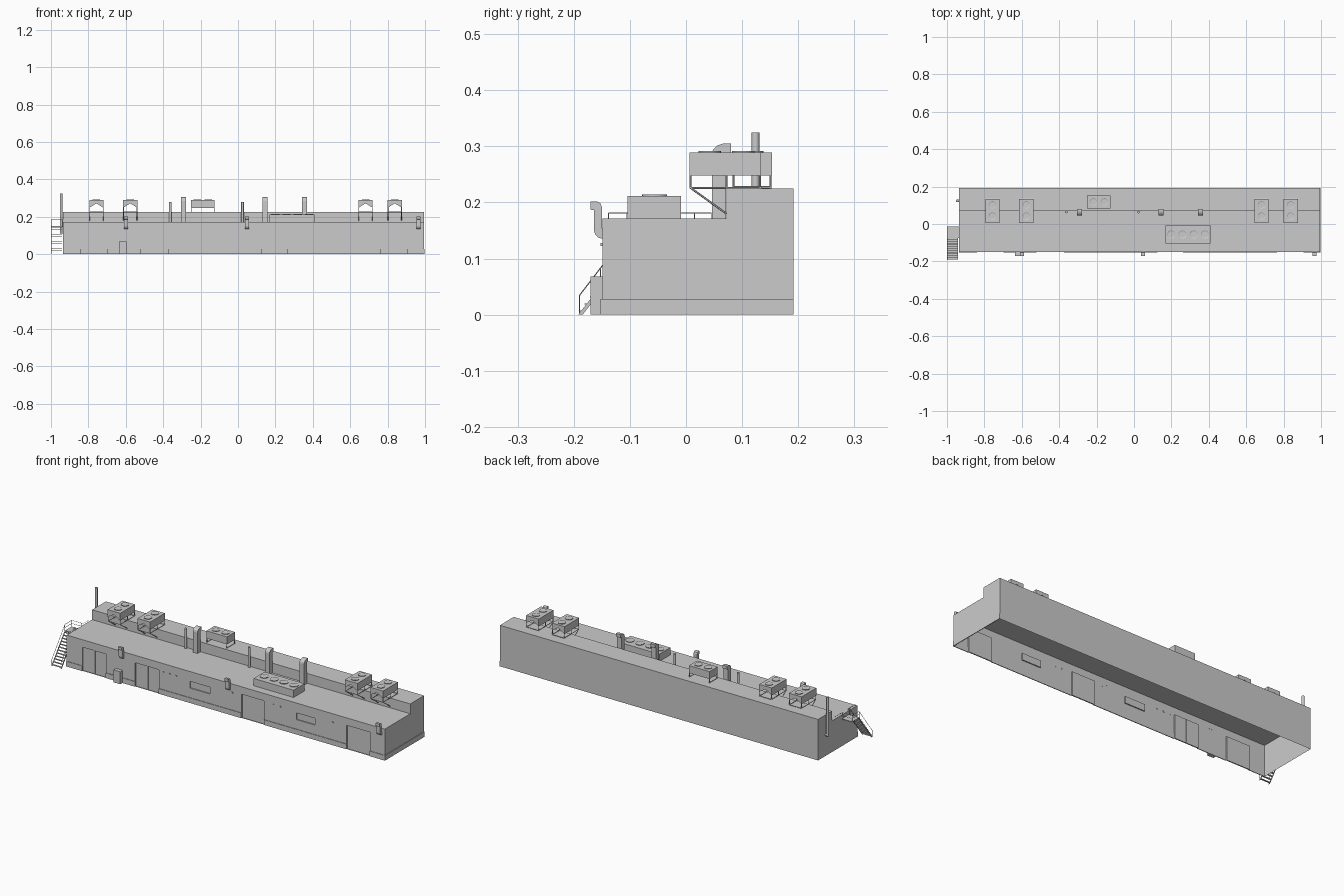
import bpy, bmesh
from mathutils import Vector, Matrix

if "Cube" in bpy.data.objects:
    bpy.data.objects.remove(bpy.data.objects["Cube"])

X0, X1, YF, YS, YB = -0.936, 0.995, -0.149, 0.072, 0.192
ZL, ZH = 0.171, 0.225


def finish(name, bm, smooth=False):
    bmesh.ops.remove_doubles(bm, verts=bm.verts, dist=1e-5)
    bmesh.ops.recalc_face_normals(bm, faces=bm.faces)
    me = bpy.data.meshes.new(name)
    bm.to_mesh(me)
    bm.free()
    ob = bpy.data.objects.new(name, me)
    bpy.context.collection.objects.link(ob)
    if smooth:
        bpy.ops.object.select_all(action='DESELECT')
        ob.select_set(True)
        bpy.context.view_layer.objects.active = ob
        bpy.ops.object.shade_smooth_by_angle()
    return ob


def add_box(bm, x0, x1, y0, y1, z0, z1):
    m = (Matrix.Translation(((x0 + x1) / 2, (y0 + y1) / 2, (z0 + z1) / 2))
         @ Matrix.Diagonal((x1 - x0, y1 - y0, z1 - z0, 1)))
    bmesh.ops.create_cube(bm, size=1, matrix=m)


def add_rod(bm, a, b, r=0.0012, n=6):
    a, b = Vector(a), Vector(b)
    d = b - a
    m = Matrix.Translation((a + b) / 2) @ d.to_track_quat('Z', 'Y').to_matrix().to_4x4()
    bmesh.ops.create_cone(bm, cap_ends=True, segments=n, radius1=r, radius2=r,
                          depth=d.length, matrix=m)


def add_prism(bm, pts, axis, a, b):
    # extrude a 2D profile (u, z) along x or y
    put = (lambda t, u, z: (t, u, z)) if axis == 'x' else (lambda t, u, z: (u, t, z))
    va = [bm.verts.new(put(a, *p)) for p in pts]
    vb = [bm.verts.new(put(b, *p)) for p in pts]
    bm.faces.new(va)
    bm.faces.new(vb[::-1])
    for i in range(len(pts)):
        j = (i + 1) % len(pts)
        bm.faces.new((va[i], va[j], vb[j], vb[i]))


def add_fan(bm, x, y, z, r=0.02):
    # raised ring with a sunken disc
    res = bmesh.ops.create_cone(bm, cap_ends=True, segments=24, radius1=r, radius2=r,
                                depth=0.004, matrix=Matrix.Translation((x, y, z + 0.001)))
    top = max({f for v in res['verts'] for f in v.link_faces},
              key=lambda f: f.calc_center_median().z)
    bmesh.ops.inset_region(bm, faces=[top], thickness=r * 0.2)
    bmesh.ops.translate(bm, verts=top.verts, vec=(0, 0, -0.002))


# building shell, open underneath, with recessed doors and windows
doors = [(-0.84, -0.697), (-0.52, -0.375), (0.126, 0.263), (0.764, 0.905)]
windows = [(-0.188, -0.067), (0.458, 0.573)]
rects = [(a, b, 0, 0.13) for a, b in doors] + [(a, b, 0.08, 0.117) for a, b in windows]
bm = bmesh.new()


def quad(*ps):
    bm.faces.new([bm.verts.new(p) for p in ps])


xs = sorted({X0, X1, *[r[0] for r in rects], *[r[1] for r in rects]})
zs = [0, 0.08, 0.117, 0.13, ZL]
for a, b in zip(xs, xs[1:]):
    for c, d in zip(zs, zs[1:]):
        if not any(r[0] <= a and b <= r[1] and r[2] <= c and d <= r[3] for r in rects):
            quad((a, YF, c), (b, YF, c), (b, YF, d), (a, YF, d))
for a, b, c, d in rects:
    q = YF + 0.006
    loop = [(a, c), (b, c), (b, d), (a, d)]
    quad(*[(x, q, z) for x, z in loop])
    for (x, z), (u, w) in zip(loop, loop[1:] + loop[:1]):
        quad((x, YF, z), (u, YF, w), (u, q, w), (x, q, z))
prof = [(YF, ZL), (YS, ZL), (YS, ZH), (YB, ZH), (YB, 0)]
for (y, z), (v, w) in zip(prof, prof[1:]):
    quad((X0, y, z), (X1, y, z), (X1, v, w), (X0, v, w))
for x in (X0, X1):
    quad(*[(x, y, z) for y, z in [(YF, 0)] + prof])
finish("building_shell", bm)

# plinth between the doors and round the right end
bm = bmesh.new()
ends = [X0] + [v for d in doors for v in d] + [X1]
for a, b in zip(ends[::2], ends[1::2]):
    add_box(bm, a, b, YF - 0.003, YF + 0.001, 0, 0.028)
add_box(bm, X1 - 0.001, X1 + 0.003, YF - 0.003, YB, 0, 0.028)
finish("plinth", bm)

# door leaves divider
bm = bmesh.new()
for a, b in doors[:2]:
    m = (a + b) / 2
    add_box(bm, m - 0.003, m + 0.003, YF + 0.002, YF + 0.007, 0, 0.13)
finish("door_mullions", bm)

# small wall lamps
bm = bmesh.new()
for x in (-0.35, -0.31, -0.27, 0.07, 0.32, 0.36, 0.68):
    add_box(bm, x - 0.004, x + 0.004, YF - 0.003, YF + 0.001, 0.122, 0.128)
finish("wall_lamps", bm)

# wall cabinet
bm = bmesh.new()
add_box(bm, -0.636, -0.596, -0.17, YF + 0.001, 0, 0.068)
finish("wall_cabinet", bm)

# S-shaped wall vents
bm = bmesh.new()
vent = [(-0.17, 0.202), (-0.159, 0.202), (-0.153, 0.199), (-0.15, 0.192), (-0.15, 0.155),
        (-0.148, 0.151), (-0.148, 0.135), (-0.156, 0.137), (-0.162, 0.143), (-0.164, 0.15),
        (-0.164, 0.186), (-0.17, 0.187)]
for x in (-0.598, 0.048, 0.966):
    add_prism(bm, vent, 'x', x - 0.011, x + 0.011)
finish("wall_vents", bm)

# square roof ducts with a bend towards the back
bm = bmesh.new()
duct = [(0.046, ZL), (0.071, ZL), (0.071, 0.286), (0.08, 0.288), (0.08, 0.305),
        (0.066, 0.305), (0.055, 0.301), (0.048, 0.294), (0.046, 0.285)]
for x in (-0.292, 0.145, 0.355):
    add_prism(bm, duct, 'x', x - 0.014, x + 0.014)
finish("roof_ducts", bm)

# round roof pipes and end chimney
bm = bmesh.new()
for x in (-0.362, 0.024):
    add_rod(bm, (x, 0.064, ZL), (x, 0.064, 0.28), 0.007, 16)
finish("roof_pipes", bm, True)
bm = bmesh.new()
add_rod(bm, (-0.946, 0.124, 0.11), (-0.946, 0.124, 0.325), 0.007, 16)
add_rod(bm, (-0.946, 0.124, 0.118), (-0.93, 0.124, 0.118), 0.007, 16)
finish("end_chimney", bm, True)

# twin-fan coolers on cantilever stands
for i, x in enumerate((-0.757, -0.576, 0.682, 0.838)):
    w, y0, y1 = 0.038, 0.006, 0.134
    bm = bmesh.new()
    add_prism(bm, [(x - w, 0.289), (x + w, 0.289), (x + w, 0.248), (x, 0.272), (x - w, 0.248)],
              'y', y0, y1)
    for y in (0.042, 0.102):
        add_fan(bm, x, y, 0.289)
    finish(f"cooler_{i + 1}", bm)
    bm = bmesh.new()
    for s in (x - w + 0.002, x + w - 0.002):
        add_rod(bm, (s, y0 + 0.002, 0.226), (s, y1, 0.226), 0.0018)
        add_rod(bm, (s, y0 + 0.002, 0.226), (s, YS, 0.18), 0.0018)
        for y in (y0 + 0.002, YS, y1 - 0.002):
            add_rod(bm, (s, y, 0.225), (s, y, 0.25), 0.0018)
    for y in (y0 + 0.002, y1):
        add_rod(bm, (x - w, y, 0.226), (x + w, y, 0.226), 0.0018)
    finish(f"cooler_stand_{i + 1}", bm)

# smaller cooler on the high roof
bm = bmesh.new()
add_box(bm, -0.25, -0.125, 0.083, 0.153, 0.248, 0.289)
for x in (-0.217, -0.158):
    add_fan(bm, x, 0.118, 0.289)
for x in (-0.248, -0.127):
    for y in (0.085, 0.151):
        add_rod(bm, (x, y, 0.224), (x, y, 0.25), 0.0018)
    add_rod(bm, (x, 0.085, 0.227), (x, 0.151, 0.227), 0.0018)
finish("high_roof_cooler", bm)

# four-fan unit on the low roof
bm = bmesh.new()
add_box(bm, 0.168, 0.41, -0.104, -0.009, ZL, 0.211)
for x in (0.199, 0.259, 0.319, 0.379):
    add_fan(bm, x, -0.056, 0.211, 0.022)
finish("four_fan_unit", bm)

# outside stair, landing and handrails at the left end
bm = bmesh.new()
N, LZ, YT, YBOT = 12, 0.15, -0.075, -0.19
xa, xb = -0.998, -0.941
add_box(bm, xa, X0, YT, -0.015, LZ - 0.004, LZ)
for i in range(N):
    t = (i + 0.5) / N
    y = YBOT + (YT - YBOT) * t
    add_box(bm, xa, xb, y - 0.005, y + 0.005, LZ * t - 0.001, LZ * t + 0.001)
for s in (xa, xb):
    add_prism(bm, [(YBOT - 0.002, 0), (YBOT + 0.006, 0), (YT, LZ - 0.008), (YT, LZ)],
              'x', s - 0.001, s + 0.001)
finish("outside_stair", bm)
bm = bmesh.new()
H = 0.034
for s in (xa, xb):
    add_rod(bm, (s, YBOT, H), (s, YT, LZ + H), 0.001)
    for t in (0, 0.33, 0.67, 1):
        y, z = YBOT + (YT - YBOT) * t, LZ * t
        add_rod(bm, (s, y, z), (s, y, z + H), 0.001)
for h in (H, H / 2):
    add_rod(bm, (xa, YT, LZ + h), (xa, -0.015, LZ + h), 0.001)
    add_rod(bm, (xa, -0.015, LZ + h), (X0, -0.015, LZ + h), 0.001)
for x in (xa, X0 - 0.001):
    add_rod(bm, (x, -0.015, LZ), (x, -0.015, LZ + H), 0.001)
finish("stair_handrails", bm)

# low rail along the left edge of the low roof
bm = bmesh.new()
for a, b in ((-0.138, -0.075), (-0.015, 0.045)):
    add_rod(bm, (X0 + 0.003, a, 0.181), (X0 + 0.003, b, 0.181), 0.0008)
    for y in (a, (a + b) / 2, b):
        add_rod(bm, (X0 + 0.003, y, ZL), (X0 + 0.003, y, 0.181), 0.0008)
finish("roof_edge_rail", bm)
